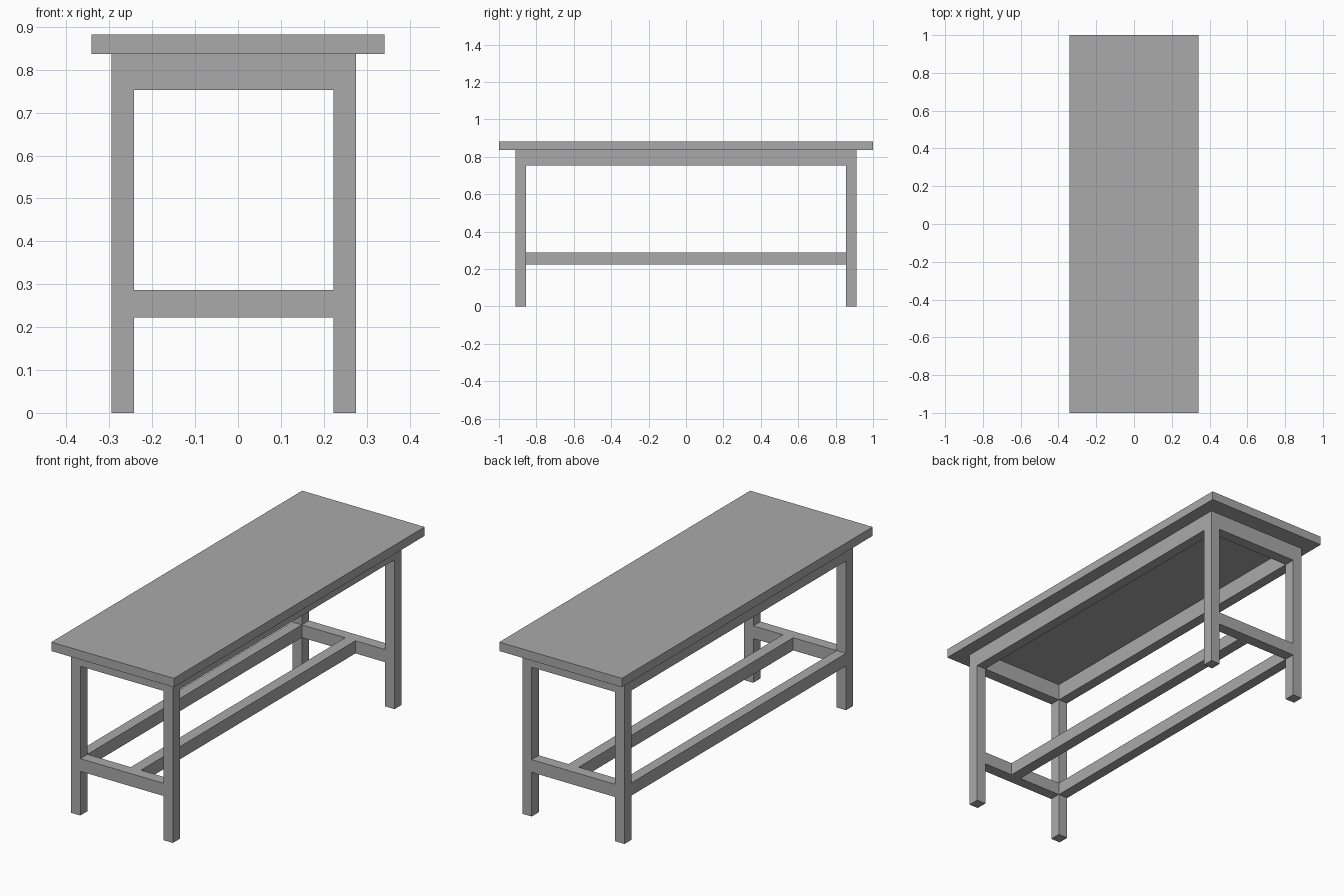
import bpy

cube = bpy.data.objects.get("Cube")
if cube:
    bpy.data.objects.remove(cube, do_unlink=True)

grey = bpy.data.materials.new("plain_grey")
grey.use_nodes = True
colour = (0.4, 0.4, 0.4, 1)
grey.diffuse_color = colour
grey.node_tree.nodes["Principled BSDF"].inputs["Base Color"].default_value = colour


def box(name, xs, ys, zs):
    """Axis-aligned box given its (min, max) range on each axis."""
    spans = (xs, ys, zs)
    bpy.ops.mesh.primitive_cube_add(size=1, location=[sum(s) / 2 for s in spans])
    ob = bpy.context.object
    ob.name = name
    ob.scale = [s[1] - s[0] for s in spans]
    bpy.ops.object.transform_apply(location=False, rotation=False, scale=True)
    ob.data.materials.append(grey)
    return ob


# Shared ranges: leg positions and rail heights
right_x, left_x = (-0.295, -0.242), (0.223, 0.275)
front_y, back_y = (-0.912, -0.855), (0.855, 0.912)
between_x = (right_x[1], left_x[0])
between_y = (front_y[1], back_y[0])
leg_z, apron_z, rail_z = (0, 0.837), (0.753, 0.837), (0.223, 0.287)

# Table top
box("table_top", (-0.342, 0.342), (-1, 1), (0.837, 0.882))

# Legs
for end, ys in (("front", front_y), ("back", back_y)):
    for side, xs in (("right", right_x), ("left", left_x)):
        box(f"{end}_{side}_leg", xs, ys, leg_z)

# End aprons and end stretchers
for end, ys in (("front", front_y), ("back", back_y)):
    box(f"{end}_apron", between_x, ys, apron_z)
    box(f"{end}_stretcher", between_x, ys, rail_z)

# Long aprons
for side, xs in (("right", right_x), ("left", left_x)):
    box(f"{side}_apron", xs, between_y, apron_z)

# Long stretchers: one in line with the right legs, one near the middle
box("right_stretcher", right_x, between_y, rail_z)
box("middle_stretcher", (0, 0.057), between_y, rail_z)
